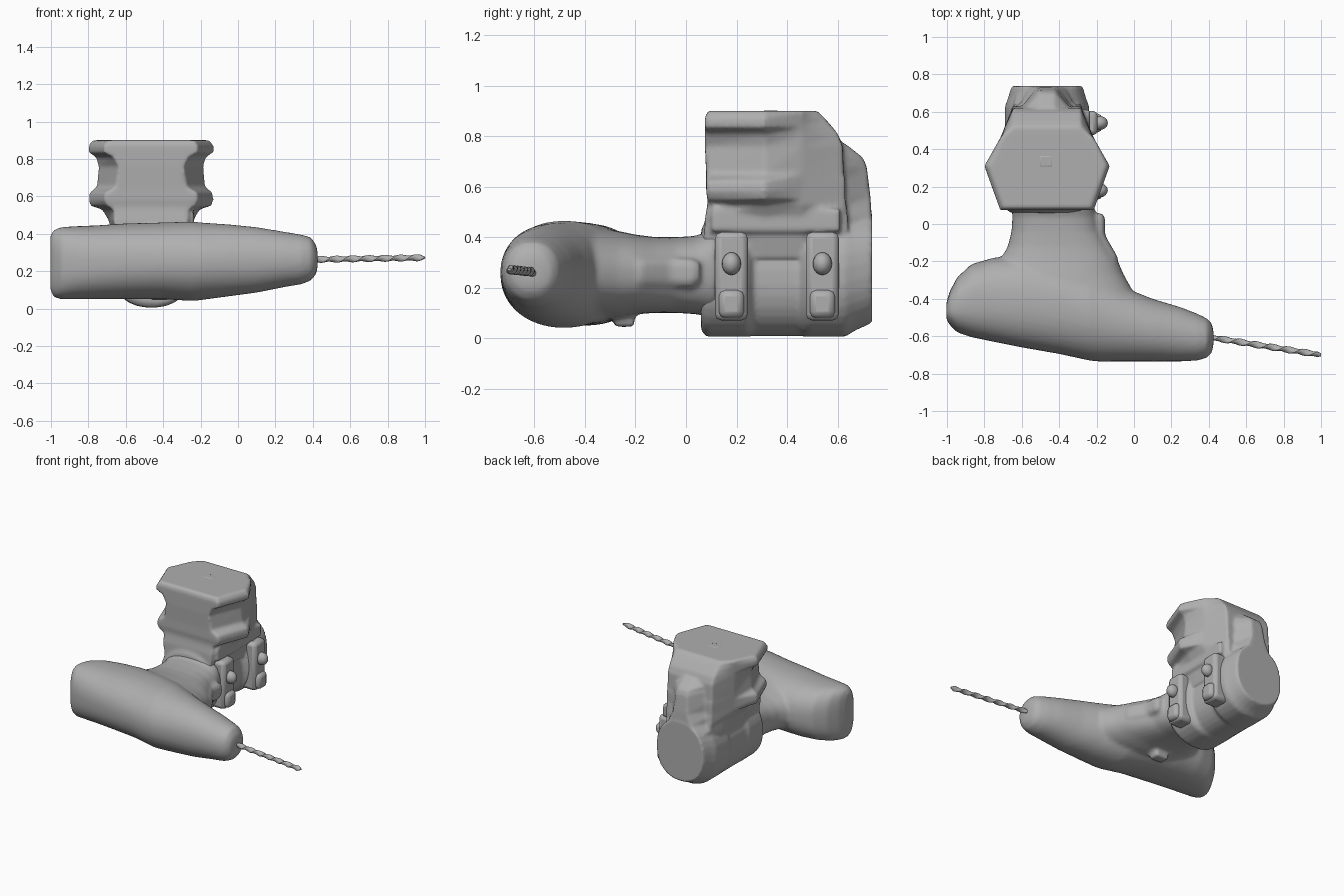
import bpy, bmesh, math
from mathutils import Vector

grey = bpy.data.materials.new("dark_grey")
grey.diffuse_color = (0.43, 0.43, 0.43, 1)


def finish(name, bm, angle=35, bevel=0):
    bmesh.ops.recalc_face_normals(bm, faces=bm.faces)
    me = bpy.data.meshes.new(name)
    bm.to_mesh(me)
    bm.free()
    me.materials.append(grey)
    ob = bpy.data.objects.new(name, me)
    bpy.context.collection.objects.link(ob)
    if bevel:
        m = ob.modifiers.new("bevel", 'BEVEL')
        m.width, m.segments, m.limit_method = bevel, 2, 'ANGLE'
        m.angle_limit = math.radians(25)
    bpy.ops.object.select_all(action='DESELECT')
    bpy.context.view_layer.objects.active = ob
    ob.select_set(True)
    bpy.ops.object.shade_smooth_by_angle(angle=math.radians(angle))
    return ob


def loft(name, rings, angle=35, bevel=0):
    bm = bmesh.new()
    vs = [[bm.verts.new(p) for p in r] for r in rings]
    n = len(vs[0])
    for a, b in zip(vs, vs[1:]):
        for i in range(n):
            bm.faces.new((a[i], a[(i + 1) % n], b[(i + 1) % n], b[i]))
    bm.faces.new(vs[0])
    bm.faces.new(vs[-1])
    return finish(name, bm, angle, bevel)


def ring(axis, pos, u0, u1, v0, v1, p=2.0, n=40):
    """Superellipse filling u0..u1, v0..v1 on a plane across the axis."""
    pts = []
    for i in range(n):
        t = 2 * math.pi * (i + 0.5) / n
        c, s = math.cos(t), math.sin(t)
        u = (u0 + u1) / 2 + (u1 - u0) / 2 * math.copysign(abs(c) ** (2 / p), c)
        v = (v0 + v1) / 2 + (v1 - v0) / 2 * math.copysign(abs(s) ** (2 / p), s)
        pts.append((pos, u, v) if axis == 'x' else (u, pos, v))
    return pts


def box(name, x0, x1, y0, y1, z0, z1, bevel=0.02):
    def rect(z):
        return [(x0, y0, z), (x1, y0, z), (x1, y1, z), (x0, y1, z)]
    return loft(name, [rect(z0), rect(z1)], 35, bevel)


def blend(parts, name, voxel, smooth):
    """Fuse overlapping parts into one softly moulded skin."""
    bpy.ops.object.select_all(action='DESELECT')
    for ob in parts:
        ob.select_set(True)
    ob = bpy.context.view_layer.objects.active = parts[0]
    bpy.ops.object.join()
    ob.name = name
    m = ob.modifiers.new("fuse", 'REMESH')
    m.mode, m.voxel_size, m.use_smooth_shade = 'VOXEL', voxel, True
    m = ob.modifiers.new("soften", 'SMOOTH')
    m.factor, m.iterations = 0.5, smooth


# Motor housing and tapered nose: x, y range, z range, squareness
housing = loft("housing", [ring('x', *s) for s in [
    (-1.003, -0.51, -0.42, 0.10, 0.39, 2.6), (-0.985, -0.54, -0.36, 0.06, 0.42, 2.6),
    (-0.945, -0.58, -0.285, 0.05, 0.435, 2.5), (-0.87, -0.605, -0.215, 0.05, 0.44, 2.5),
    (-0.75, -0.63, -0.18, 0.05, 0.445, 2.4), (-0.60, -0.66, -0.17, 0.05, 0.455, 2.3),
    (-0.40, -0.695, -0.19, 0.05, 0.46, 2.2), (-0.24, -0.73, -0.24, 0.04, 0.465, 2.1),
    (-0.20, -0.735, -0.26, 0.045, 0.46, 2.1), (-0.05, -0.735, -0.34, 0.065, 0.45, 2.1),
    (0.10, -0.735, -0.40, 0.085, 0.435, 2.1), (0.25, -0.735, -0.445, 0.115, 0.41, 2.1),
    (0.34, -0.73, -0.48, 0.13, 0.395, 2.1), (0.39, -0.715, -0.505, 0.15, 0.38, 2.2),
    (0.415, -0.69, -0.53, 0.18, 0.345, 2.2), (0.425, -0.65, -0.57, 0.21, 0.315, 2.0)]])

# Grip flaring into the housing: y, x range, z range, squareness
grip = loft("grip", [ring('y', *s) for s in [
    (-0.45, -0.86, 0.04, 0.09, 0.42, 2.3), (-0.35, -0.82, -0.01, 0.075, 0.44, 2.3),
    (-0.27, -0.77, -0.055, 0.08, 0.425, 2.3), (-0.20, -0.72, -0.085, 0.095, 0.41, 2.4),
    (-0.12, -0.675, -0.135, 0.10, 0.40, 2.5), (-0.04, -0.655, -0.18, 0.10, 0.40, 2.5),
    (0.04, -0.65, -0.20, 0.095, 0.405, 2.6), (0.12, -0.66, -0.22, 0.08, 0.44, 2.6)]])

# Trigger along the inner side of the grip, and a stud under the housing
trigger = loft("trigger", [ring('y', *s, 4, 24) for s in [
    (-0.18, -0.28, -0.085, 0.20, 0.32), (-0.06, -0.28, -0.155, 0.20, 0.32),
    (0.03, -0.28, -0.155, 0.20, 0.315), (0.055, -0.28, -0.165, 0.22, 0.30)]])
stud = box("housing_stud", -0.47, -0.37, -0.285, -0.205, 0.045, 0.15, 0)
blend([housing, grip, trigger, stud], "housing_and_grip", 0.013, 6)

# Base barrel with a flat rear cap and a waist between the latches
barrel = loft("base_barrel", [ring('y', *s, 2.25, 32) for s in [
    (0.06, -0.66, -0.24, 0.03, 0.43), (0.08, -0.685, -0.235, 0.005, 0.47),
    (0.24, -0.69, -0.235, 0.005, 0.48), (0.27, -0.68, -0.28, 0.008, 0.47),
    (0.45, -0.68, -0.28, 0.008, 0.47), (0.48, -0.69, -0.235, 0.005, 0.48),
    (0.63, -0.69, -0.24, 0.005, 0.49), (0.67, -0.675, -0.255, 0.03, 0.49),
    (0.737, -0.655, -0.275, 0.06, 0.49)]])
shoulder = box("shoulder", -0.60, -0.235, 0.10, 0.61, 0.42, 0.51, 0)

# Flanged pack above the base: z, middle half width, front half width, front y, rear y
CX = -0.465
rings = []
for z, w, f, yf, yr in [
        (0.32, 0.19, 0.18, 0.07, 0.64), (0.47, 0.225, 0.20, 0.075, 0.64),
        (0.53, 0.26, 0.20, 0.085, 0.635), (0.55, 0.325, 0.235, 0.085, 0.63),
        (0.58, 0.335, 0.25, 0.08, 0.63), (0.62, 0.33, 0.245, 0.08, 0.63),
        (0.65, 0.29, 0.19, 0.08, 0.625), (0.76, 0.28, 0.175, 0.075, 0.62),
        (0.81, 0.295, 0.20, 0.075, 0.60), (0.835, 0.335, 0.25, 0.075, 0.58),
        (0.87, 0.335, 0.25, 0.075, 0.55), (0.90, 0.315, 0.23, 0.085, 0.52)]:
    half = [(f, yf), (w, 0.31), (min(w, 0.25), 0.46), (0.18, yr)]
    rings.append([(CX + x, y, z) for x, y in half] + [(CX - x, y, z) for x, y in half[::-1]])
pack = loft("pack", rings)

# Rear spine rising from the cap, with wings sloping into the pack
spine = loft("rear_spine", [[(CX - 0.215, 0.52, z), (CX + 0.215, 0.52, z), (CX + w, y, z),
                             (CX - w, y, z)] for z, w, y in [
    (0.40, 0.15, 0.737), (0.48, 0.09, 0.735), (0.56, 0.055, 0.73), (0.68, 0.045, 0.715),
    (0.715, 0.04, 0.70), (0.77, 0.04, 0.63)]])
blend([barrel, shoulder, pack, spine], "base_and_pack", 0.011, 3)
box("pack_top_button", -0.51, -0.43, 0.30, 0.37, 0.87, 0.902, 0.012)

# Two latches with knobs on the right side
for i, y in enumerate((0.18, 0.54)):
    box(f"latch_{i + 1}", -0.34, -0.195, y - 0.065, y + 0.065, 0.07, 0.42, 0.025)
    box(f"latch_foot_{i + 1}", -0.30, -0.17, y - 0.05, y + 0.05, 0.08, 0.19, 0.025)
    bm = bmesh.new()
    bmesh.ops.create_uvsphere(bm, u_segments=16, v_segments=10, radius=1)
    for v in bm.verts:
        v.co = Vector((-0.185, y, 0.295)) + Vector((v.co.x * 0.045, v.co.y * 0.038, v.co.z * 0.045))
    finish(f"latch_knob_{i + 1}", bm)

# Twisted drill bit
start, end = Vector((0.40, -0.605, 0.262)), Vector((1.0, -0.70, 0.272))
d = (end - start).normalized()
side = d.cross(Vector((0, 0, 1))).normalized()
up = side.cross(d)
rings = []
for i in range(61):
    t = i / 60
    a = t * math.pi * 7
    s = 1 if t < 0.96 else 1 - (t - 0.96) * 15
    r = []
    for j in range(12):
        b = 2 * math.pi * j / 12
        u, v = 0.019 * s * math.cos(b), 0.013 * s * math.sin(b)
        r.append(start.lerp(end, t) + side * (u * math.cos(a) - v * math.sin(a))
                 + up * (u * math.sin(a) + v * math.cos(a)))
    rings.append(r)
loft("drill_bit", rings)
